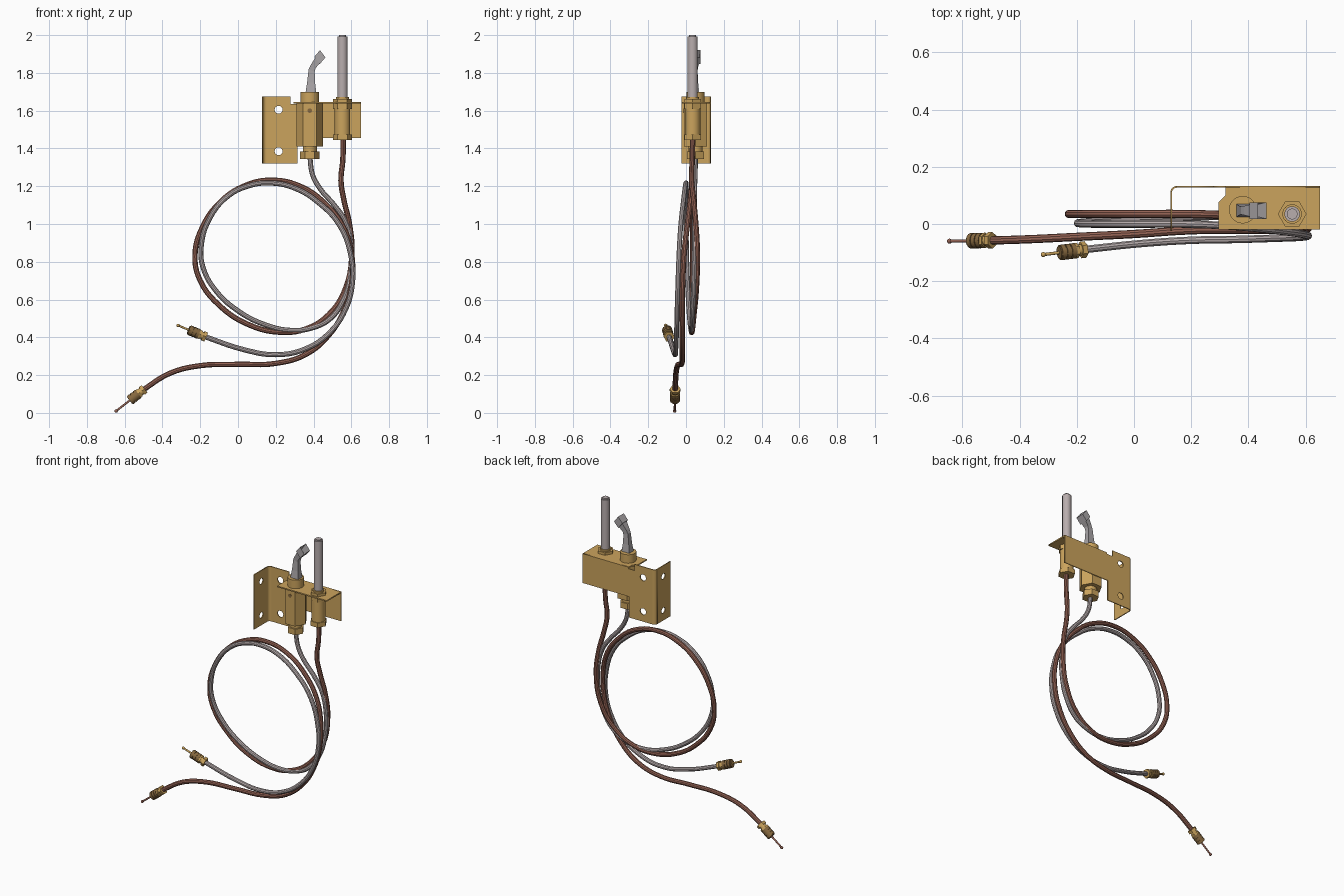
import bpy, bmesh, math
from mathutils import Matrix, Vector

cube = bpy.data.objects.get("Cube")
if cube:
    bpy.data.objects.remove(cube, do_unlink=True)


def material(name, colour):
    mat = bpy.data.materials.new(name)
    mat.use_nodes = True
    mat.diffuse_color = (*colour, 1)
    mat.node_tree.nodes["Principled BSDF"].inputs["Base Color"].default_value = (*colour, 1)
    return mat


brass = material("brass", (0.60, 0.37, 0.11))
dark_brass = material("dark brass", (0.24, 0.14, 0.05))
copper = material("copper", (0.30, 0.125, 0.09))
steel = material("steel", (0.48, 0.42, 0.42))
hood_grey = material("hood grey", (0.40, 0.38, 0.39))


def finish(obj, mat, smooth=True):
    if not obj.data.materials:
        obj.data.materials.append(mat)
    bpy.ops.object.select_all(action='DESELECT')
    obj.select_set(True)
    bpy.context.view_layer.objects.active = obj
    if obj.type == 'CURVE':
        bpy.ops.object.convert(target='MESH')
        obj = bpy.context.object
    if smooth:
        bpy.ops.object.shade_smooth_by_angle(angle=math.radians(35))
    return obj


def mesh_object(name, bm, mat, smooth=True):
    bmesh.ops.recalc_face_normals(bm, faces=bm.faces)
    mesh = bpy.data.meshes.new(name)
    bm.to_mesh(mesh)
    bm.free()
    obj = bpy.data.objects.new(name, mesh)
    bpy.context.collection.objects.link(obj)
    return finish(obj, mat, smooth)


def rod(name, start, end, radius, mat, sides=24, bevel=0.0):
    """Cylinder or prism between two points."""
    start, end = Vector(start), Vector(end)
    axis = end - start
    bm = bmesh.new()
    bmesh.ops.create_cone(bm, cap_ends=True, segments=sides, radius1=radius,
                          radius2=radius, depth=axis.length)
    if bevel:
        rims = [e for e in bm.edges if abs(e.verts[0].co.z - e.verts[1].co.z) < 1e-5]
        bmesh.ops.bevel(bm, geom=rims, offset=bevel, segments=2, affect='EDGES')
    if sides == 6:  # corners point sideways
        bmesh.ops.rotate(bm, verts=bm.verts, matrix=Matrix.Rotation(math.pi / 2, 3, 'Z'))
    turn = Matrix() if axis.xy.length < 1e-6 else axis.to_track_quat('Z', 'Y').to_matrix().to_4x4()
    bm.transform(Matrix.Translation((start + end) / 2) @ turn)
    return mesh_object(name, bm, mat, sides > 6)


def stack(x, y, parts):
    """Upright pieces sharing one axis."""
    for name, low, high, radius, sides, mat in parts:
        rod(name, (x, y, low), (x, y, high), radius, mat, sides)


def plate(name, outline, u, v, origin, half, holes=(), smooth=False):
    """Flat sheet in the u-v plane with round holes."""
    curve = bpy.data.curves.new(name, 'CURVE')
    curve.dimensions, curve.fill_mode, curve.extrude = '2D', 'BOTH', half
    loops = [outline]
    for cx, cy, r in holes:
        loops.append([(cx + r * math.cos(k * math.pi / 10), cy + r * math.sin(k * math.pi / 10))
                      for k in range(20)])
    for loop in loops:
        spline = curve.splines.new('POLY')
        spline.points.add(len(loop) - 1)
        spline.use_cyclic_u = True
        for p, (a, b) in zip(spline.points, loop):
            p.co = (a, b, 0, 1)
    obj = bpy.data.objects.new(name, curve)
    bpy.context.collection.objects.link(obj)
    u, v = Vector(u), Vector(v)
    obj.matrix_world = Matrix.Translation(origin) @ Matrix((u, v, u.cross(v))).transposed().to_4x4()
    return finish(obj, brass, smooth)


def tube(name, points, radius, mat):
    curve = bpy.data.curves.new(name, 'CURVE')
    curve.dimensions = '3D'
    curve.bevel_depth, curve.bevel_resolution, curve.resolution_u = radius, 3, 5
    curve.use_fill_caps = True
    spline = curve.splines.new('BEZIER')
    spline.bezier_points.add(len(points) - 1)
    for p, co in zip(spline.bezier_points, points):
        p.co = co
        p.handle_left_type = p.handle_right_type = 'AUTO'
    obj = bpy.data.objects.new(name, curve)
    bpy.context.collection.objects.link(obj)
    return finish(obj, mat)


X, Y, Z = (1, 0, 0), (0, 1, 0), (0, 0, 1)

# Bracket: back sheet, side flange, rounded bend and top shelf
plate("bracket_back", [(.148, 1.32), (.315, 1.32), (.315, 1.455), (.65, 1.455), (.65, 1.645),
                       (.32, 1.645), (.32, 1.635), (.278, 1.635), (.278, 1.675), (.148, 1.675)],
      X, Z, (0, .13, 0), .003, [(.215, 1.605, .021), (.215, 1.385, .021)])
plate("bracket_flange", [(-.025, 1.32), (.113, 1.32), (.113, 1.675), (-.025, 1.675)],
      Y, Z, (.13, 0, 0), .003, [(.05, 1.605, .019), (.05, 1.385, .019)])
angles = [math.pi / 2 * (1 + k / 6) for k in range(7)]
arc = [(.023 * math.cos(a), .023 * math.sin(a)) for a in angles]
arc += [(.017 * math.cos(a), .017 * math.sin(a)) for a in reversed(angles)]
plate("bracket_bend", arc, X, Y, (.15, .11, 1.4975), .1775, smooth=True)
plate("bracket_shelf", [(.295, -.02), (.65, -.02), (.65, .133), (.32, .133), (.32, .1), (.295, .075)],
      X, Y, (0, 0, 1.641), .004)

# Burner body and its nuts
stack(.38, .05, [
    ("burner_cap", 1.64, 1.70, .048, 32, brass),
    ("burner_body", 1.41, 1.638, .07, 6, brass),
    ("burner_neck", 1.375, 1.412, .037, 24, brass),
    ("burner_nut", 1.345, 1.383, .051, 6, brass)])
rod("burner_port", (.38, -.012, 1.60), (.38, 0, 1.60), .012, dark_brass, 16)

# Sensor sleeve, nuts and probe
stack(.553, .035, [
    ("sensor_top_nut", 1.643, 1.662, .05, 6, brass),
    ("sensor_upper_collar", 1.608, 1.638, .05, 6, brass),
    ("sensor_sleeve", 1.47, 1.61, .041, 24, brass),
    ("sensor_lower_nut", 1.445, 1.475, .051, 6, brass),
    ("sensor_ring", 1.66, 1.672, .034, 24, brass)])
rod("sensor_probe", (.553, .035, 1.66), (.553, .035, 2), .027, steel, 24, .008)

# Bent flame hood: lofted rectangles with a hollow mouth
bm = bmesh.new()
rings = []
for left, right, half in [((.357, 1.69), (.415, 1.69), .024), ((.366, 1.75), (.408, 1.75), .017),
                          ((.374, 1.82), (.406, 1.805), .014), ((.385, 1.842), (.411, 1.826), .016),
                          ((.434, 1.92), (.463, 1.882), .029)]:
    corners = [(left, -half), (right, -half), (right, half), (left, half)]
    rings.append([bm.verts.new((x, .047 + dy, z)) for (x, z), dy in corners])
for a, b in zip(rings, rings[1:]):
    for k in range(4):
        bm.faces.new((a[k], a[(k + 1) % 4], b[(k + 1) % 4], b[k]))
bm.faces.new(rings[0])
mouth = bm.faces.new(rings[-1])
bmesh.ops.inset_region(bm, faces=[mouth], thickness=.005)
bmesh.ops.translate(bm, verts=mouth.verts, vec=(-.03, 0, -.035))
mesh_object("flame_hood", bm, hood_grey, False)

# Coiled copper line: down, once around the loop, then out to the left
tube("copper_line", [
    (.557, .035, 1.45), (.555, .033, 1.34), (.545, .03, 1.23), (.56, .04, 1.13), (.59, .052, 1.0),
    (.603, .06, .85), (.57, .055, .66), (.48, .042, .52), (.36, .034, .445), (.22, .03, .427),
    (.05, .032, .47), (-.1, .035, .57), (-.2, .035, .7), (-.228, .035, .83), (-.19, .035, .98),
    (-.09, .035, 1.12), (.03, .035, 1.2), (.18, .035, 1.232), (.34, .03, 1.195), (.47, .02, 1.1),
    (.56, .005, .98), (.602, -.01, .84), (.6, -.018, .68), (.56, -.02, .54), (.48, -.02, .41),
    (.36, -.02, .31), (.2, -.022, .262), (0, -.035, .257), (-.2, -.045, .25),
    (-.36, -.053, .21), (-.51, -.058, .117)], .0145, copper)

# Coiled steel line
tube("steel_line", [
    (.38, .05, 1.36), (.395, .048, 1.26), (.44, .045, 1.18), (.51, .045, 1.1), (.57, .045, 1.01),
    (.6, .045, .87), (.595, .042, .72), (.56, .038, .6), (.49, .033, .5), (.4, .03, .452),
    (.28, .027, .437), (.14, .022, .468), (0, .016, .54), (-.12, .01, .65), (-.185, .005, .77),
    (-.195, .002, .88), (-.15, 0, 1.03), (-.05, 0, 1.15), (.06, 0, 1.203), (.17, 0, 1.217),
    (.3, -.005, 1.19), (.43, -.015, 1.11), (.54, -.028, .99), (.6, -.038, .82), (.605, -.043, .68),
    (.57, -.047, .55), (.49, -.05, .43), (.36, -.054, .34), (.2, -.057, .308), (.03, -.068, .335),
    (-.18, -.09, .405)], .0135, steel)


# End fittings: nut, ridged dark sleeve, pin and round tip
def fitting(prefix, start, tip, pin_mat):
    start, tip = Vector(start), Vector(tip)
    axis = (tip - start).normalized()

    def piece(name, a, b, r, mat, sides=20):
        rod(prefix + name, start + axis * a, start + axis * b, r, mat, sides)

    piece("_nut", 0, .018, .029, brass, 6)
    piece("_collar", .018, .03, .02, brass)
    piece("_rear_nut", .03, .042, .027, brass, 6)
    for k in range(3):
        piece("_sleeve_ridge", .042 + k * .019, .058 + k * .019, .027, dark_brass)
    piece("_sleeve_core", .042, .1, .023, dark_brass)
    piece("_pin", .1, (tip - start).length, .0055, pin_mat, 12)
    bm = bmesh.new()
    bmesh.ops.create_uvsphere(bm, u_segments=12, v_segments=8, radius=.009)
    bmesh.ops.translate(bm, verts=bm.verts, vec=tip)
    mesh_object(prefix + "_tip", bm, pin_mat)


fitting("copper_line_end", (-.495, -.057, .127), (-.645, -.06, .01), copper)
fitting("steel_line_end", (-.17, -.089, .402), (-.317, -.107, .463), brass)
